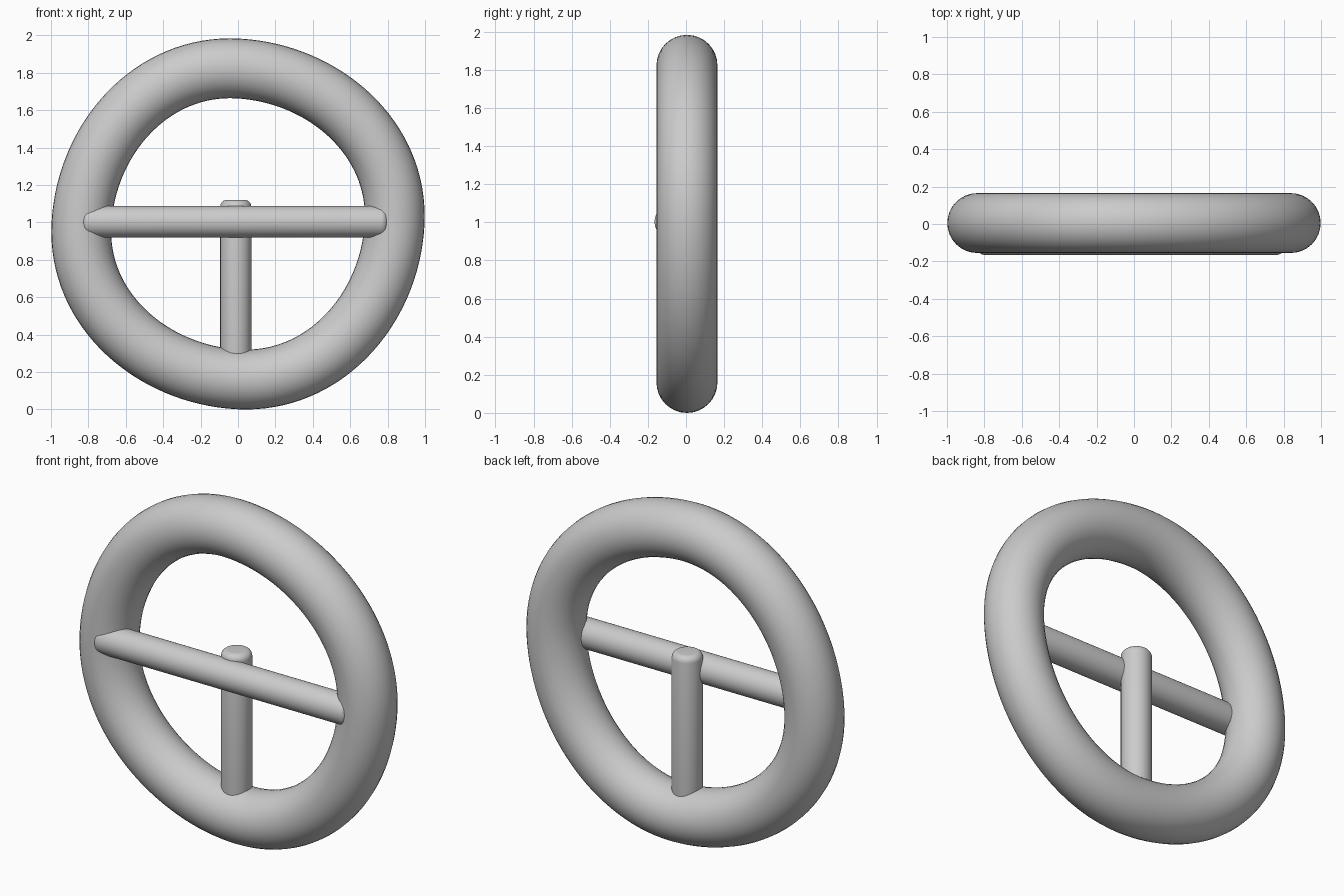
import bpy, math
from mathutils import Vector

if "Cube" in bpy.data.objects:
    bpy.data.objects.remove(bpy.data.objects["Cube"])

# Ring: four-point bezier loop, handles turned slightly so it is not a perfect circle
RX, RZ, TUBE, CZ, TURN = 0.837, 0.831, 0.16, 0.992, 0.055
curve = bpy.data.curves.new("ring", "CURVE")
curve.dimensions = "3D"
curve.bevel_depth = TUBE
curve.bevel_resolution = 14
curve.resolution_u = 32
spline = curve.splines.new("BEZIER")
spline.bezier_points.add(3)
spline.use_cyclic_u = True
for i, p in enumerate(spline.bezier_points):
    a = math.pi / 2 - i * math.pi / 2
    t = a - math.pi / 2 - TURN
    co = Vector((RX * math.cos(a), 0, RZ * math.sin(a)))
    tangent = Vector((math.cos(t), 0, math.sin(t))) * 0.5523 * 0.832
    p.handle_left_type = p.handle_right_type = "FREE"
    p.co, p.handle_left, p.handle_right = co, co - tangent, co + tangent
ring = bpy.data.objects.new("ring", curve)
ring.location = (0, 0.005, CZ)
bpy.context.collection.objects.link(ring)
bpy.ops.object.select_all(action="DESELECT")
bpy.context.view_layer.objects.active = ring
ring.select_set(True)
bpy.ops.object.convert(target="MESH")


def rod(name, start, end, radius, rounding):
    """Round rod between two points with softened ends."""
    a, b = Vector(start), Vector(end)
    bpy.ops.mesh.primitive_cylinder_add(vertices=64, radius=radius, depth=(b - a).length,
                                        location=(a + b) / 2,
                                        rotation=(b - a).to_track_quat("Z", "Y").to_euler())
    obj = bpy.context.object
    obj.name = name
    bevel = obj.modifiers.new("soft_ends", "BEVEL")
    bevel.width = rounding
    bevel.segments = 6
    bevel.limit_method = "ANGLE"
    bpy.ops.object.shade_smooth()
    return obj


# Crossbar in front, upright post behind it
rod("crossbar", (-0.835, -0.08, 1.003), (0.80, -0.08, 1.003), 0.085, 0.035)
rod("post", (-0.012, 0.005, 0.15), (-0.012, 0.005, 1.12), 0.083, 0.035)
